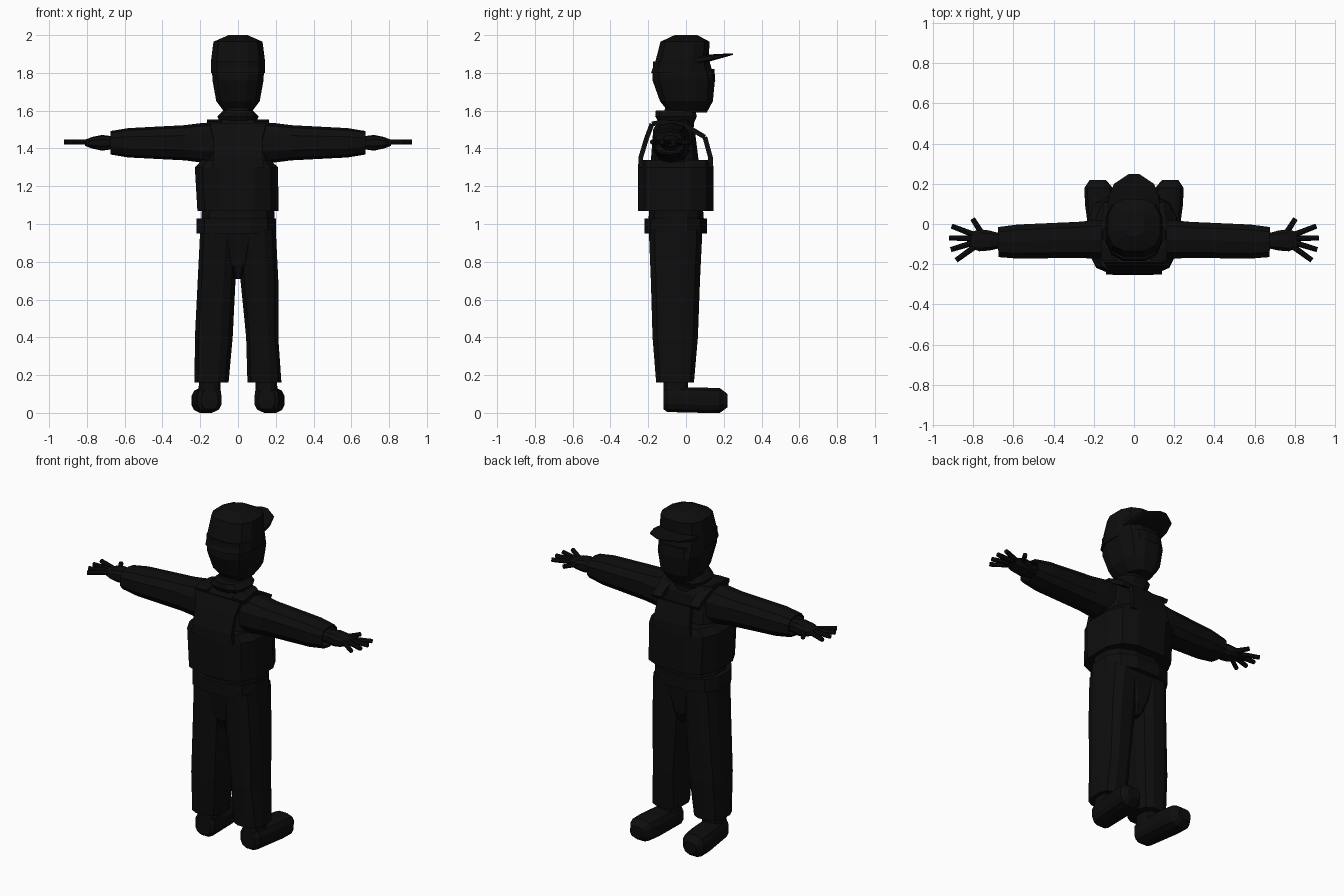
import bpy, bmesh, math
from mathutils import Vector

old = bpy.data.objects.get("Cube")
if old:
    bpy.data.objects.remove(old, do_unlink=True)

black = bpy.data.materials.new("near_black")
black.use_nodes = True
black.diffuse_color = (.004, .004, .004, 1)
black.node_tree.nodes["Principled BSDF"].inputs["Base Color"].default_value = black.diffuse_color


def finish(name, bm):
    bmesh.ops.recalc_face_normals(bm, faces=bm.faces)
    mesh = bpy.data.meshes.new(name)
    bm.to_mesh(mesh)
    bm.free()
    mesh.materials.append(black)
    obj = bpy.data.objects.new(name, mesh)
    bpy.context.collection.objects.link(obj)
    return obj


def thicken(obj, amount):
    modifier = obj.modifiers.new("thickness", "SOLIDIFY")
    modifier.thickness = amount
    modifier.offset = 0


def loft(name, axis, start, end, rings, sides=12, power=.75, side=1, caps=True):
    """Rounded-box rings (position, radius, radius); centres slide from start to end."""
    bm = bmesh.new()
    loops = []
    first, last = rings[0][0], rings[-1][0]
    reach = math.cos(math.pi / sides) ** power
    for position, radius_a, radius_b in rings:
        centre = Vector(start).lerp(Vector(end), (position - first) / (last - first))
        loop = []
        for i in range(sides):
            angle = 2 * math.pi * (i + .5) / sides
            c, s = math.cos(angle), math.sin(angle)
            a = centre.x + radius_a * math.copysign(abs(c) ** power, c) / reach
            b = centre.y + radius_b * math.copysign(abs(s) ** power, s) / reach
            x, y, z = {"x": (position, a, b), "y": (a, position, b), "z": (a, b, position)}[axis]
            loop.append(bm.verts.new((x * side, y, z)))
        loops.append(loop)
    for low, high in zip(loops, loops[1:]):
        for i in range(sides):
            j = (i + 1) % sides
            bm.faces.new((low[i], low[j], high[j], high[i]))
    if caps:
        bm.faces.new(loops[0])
        bm.faces.new(loops[-1])
    return finish(name, bm)


def ribbon(name, path, centre=0, thick=.025):
    """Cloth strip through points (y, z, half width)."""
    bm = bmesh.new()
    rows = []
    for y, z, half in path:
        rows.append([bm.verts.new((centre + edge * half, y, z)) for edge in (-1, 1)])
    for near, far in zip(rows, rows[1:]):
        bm.faces.new((near[0], near[1], far[1], far[0]))
    thicken(finish(name, bm), thick)


def rod(name, start, end, radius):
    direction = end - start
    bm = bmesh.new()
    bmesh.ops.create_cone(bm, cap_ends=True, segments=8, radius1=radius,
                          radius2=radius * .85, depth=direction.length)
    obj = finish(name, bm)
    obj.location = (start + end) / 2
    obj.rotation_mode = "QUATERNION"
    obj.rotation_quaternion = direction.to_track_quat("Z", "Y")


# Head, neck and collar
loft("head", "z", (0, .01), (0, -.025),
     [(1.59, .07, .1), (1.65, .115, .14), (1.76, .135, .165), (1.86, .14, .15)])
loft("eye_band", "z", (0, .08), (0, .08), [(1.76, .1, .075), (1.82, .1, .07)])
loft("neck", "z", (0, -.04), (0, -.03), [(1.5, .08, .08), (1.64, .07, .08)])
loft("collar", "z", (0, -.05), (0, -.055),
     [(1.53, .09, .09), (1.57, .11, .11), (1.6, .08, .105)])

# Cap with an upturned, wedge-shaped brim
loft("cap", "z", (0, -.03), (0, 0),
     [(1.8, .142, .155), (1.87, .142, .14), (1.965, .13, .13), (2, .05, .06)])
loft("cap_brim", "y", (0, 1.868), (0, 1.9),
     [(.06, .13, .022), (.13, .125, .018), (.2, .1, .01), (.25, .025, .004)], power=.5)

# Shirt, belt and vest
loft("shirt", "z", (0, -.05), (0, -.065),
     [(.96, .195, .15), (1.3, .185, .13), (1.4, .175, .12), (1.5, .17, .11), (1.55, .155, .08)])
loft("belt", "z", (-.01, -.055), (-.01, -.055), [(.95, .21, .165), (1.03, .21, .165)])
loft("vest_body", "z", (0, -.055), (-.01, -.055),
     [(1.07, .215, .2), (1.3, .22, .2), (1.34, .18, .195)], power=.65)
ribbon("vest_back_panel", [(-.24, 1.3, .14), (-.24, 1.35, .13), (-.21, 1.45, .13), (-.18, 1.53, .15)])
ribbon("vest_front_panel", [(.13, 1.3, .13), (.13, 1.35, .12), (.1, 1.46, .11)])

# Trouser seat down to the crotch
loft("trouser_seat", "z", (0, -.05), (0, -.055),
     [(.71, .02, .09), (.78, .07, .12), (.97, .18, .142)])

for label, side in (("left", 1), ("right", -1)):
    # Shoulder strap
    ribbon(label + "_vest_strap", [(-.18, 1.53, .04), (-.12, 1.54, .04), (-.02, 1.53, .04),
                                   (.05, 1.49, .03), (.1, 1.46, .03)], side * .125)

    # Trouser leg, shoe and ankle
    knee = .085 if side > 0 else .1
    loft(label + "_leg", "z", (.14, -.058), (.1, -.055),
         [(.16, .09, .1), (.4, knee, .12), (.7, .1, .13), (.97, .1, .142)], side=side)
    loft(label + "_shoe", "y", (.15, .07), (.18, .065),
         [(-.12, .045, .05), (-.1, .065, .065), (.1, .075, .067), (.18, .07, .065), (.22, .04, .035)],
         side=side)
    loft(label + "_ankle", "z", (.15, -.055), (.15, -.055), [(.08, .06, .065), (.22, .055, .065)],
         side=side)

    # Open-cuffed sleeve
    sleeve = loft(label + "_sleeve", "x", (-.075, 1.43), (-.09, 1.43),
                  [(.13, .09, .1), (.2, .09, .095), (.28, .085, .085), (.58, .08, .07), (.675, .07, .055)],
                  sides=10, side=side, caps=False)
    thicken(sleeve, .01)

    # Hand with a fan of fingers
    loft(label + "_hand", "x", (-.085, 1.43), (-.08, 1.43),
         [(.6, .035, .03), (.68, .04, .035), (.72, .05, .04), (.77, .055, .03), (.81, .04, .016)],
         sides=10, side=side)
    palm = Vector((side * .74, -.075, 1.434))
    for i, finger in enumerate(("thumb", "index", "middle", "ring", "little")):
        is_thumb = finger == "thumb"
        angle = math.radians(58 if is_thumb else 40 - 19 * i)
        length = .12 if is_thumb else .18
        direction = Vector((side * math.cos(angle), math.sin(angle), 0))
        rod(f"{label}_{finger}_finger", palm + direction * .03, palm + direction * length, .015)
